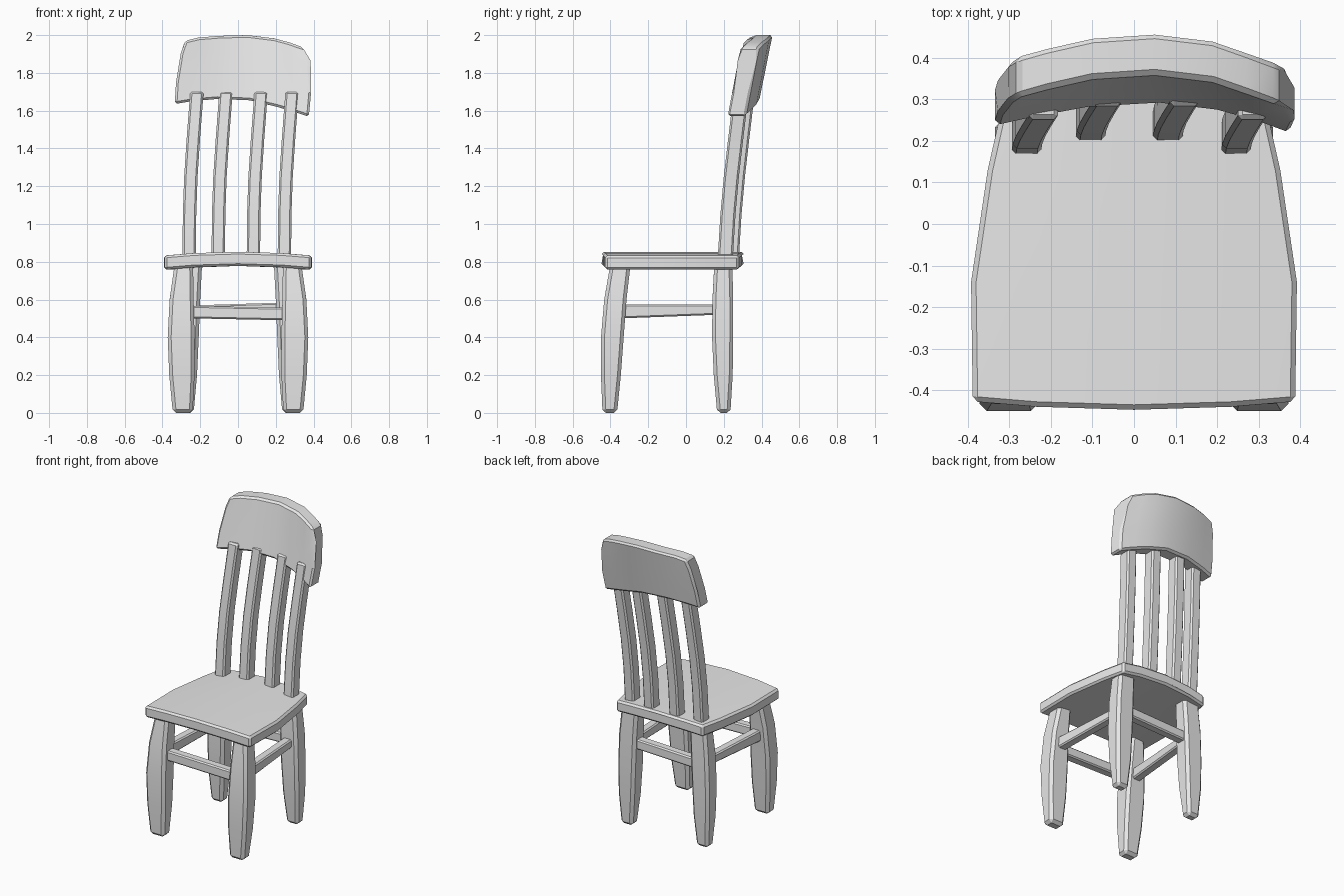
import bpy
import bmesh
import math

if "Cube" in bpy.data.objects:
    bpy.data.objects.remove(bpy.data.objects["Cube"], do_unlink=True)

GREY = (0.8, 0.8, 0.8, 1)
mat = bpy.data.materials.new("plain_grey")
mat.use_nodes = True
mat.diffuse_color = GREY
mat.node_tree.nodes["Principled BSDF"].inputs["Base Color"].default_value = GREY


def loft(name, rings, bevel):
    """Skin a row of matching rings, cap both ends and chamfer the hard edges."""
    bm = bmesh.new()
    rows = [[bm.verts.new(p) for p in ring] for ring in rings]
    n = len(rows[0])
    for a, b in zip(rows, rows[1:]):
        for i in range(n):
            j = (i + 1) % n
            bm.faces.new((a[i], a[j], b[j], b[i]))
    bm.faces.new(rows[0])
    bm.faces.new(rows[-1])
    bmesh.ops.recalc_face_normals(bm, faces=bm.faces)
    hard = [e for e in bm.edges if e.calc_face_angle(0) > 0.7]
    bmesh.ops.bevel(bm, geom=hard, offset=bevel, segments=1, affect='EDGES',
                    clamp_overlap=True)
    bmesh.ops.recalc_face_normals(bm, faces=bm.faces)
    for f in bm.faces:
        f.smooth = True
    mesh = bpy.data.meshes.new(name)
    bm.to_mesh(mesh)
    bm.free()
    mesh.set_sharp_from_angle(angle=math.radians(25))
    mesh.materials.append(mat)
    obj = bpy.data.objects.new(name, mesh)
    bpy.context.collection.objects.link(obj)
    return obj


def flat_ring(x0, x1, y0, y1, z):
    return [(x0, y0, z), (x1, y0, z), (x1, y1, z), (x0, y1, z)]


# Seat: arched board, narrowing to the back, with bowed front and back edges
steps = [-1, -0.6, 0, 0.6, 1]
seat_rings = []
for y, w, bow in [(-0.427, 0.388, -0.02), (-0.14, 0.392, 0),
                  (0.13, 0.352, 0), (0.28, 0.318, 0.025)]:
    top, bottom = [], []
    for s in steps:
        rise = 1 - s * s
        py = y + bow * rise
        top.append((s * w, py, 0.833 + 0.02 * rise))
        bottom.append((s * w, py, 0.758 + 0.02 * rise))
    seat_rings.append(top + bottom[::-1])
loft("seat", seat_rings, 0.012)

# Legs: bulging, chamfered posts given as height, inner x, outer x, front y, back y
front_leg = [(0, 0.24, 0.345, -0.442, -0.365), (0.2, 0.23, 0.364, -0.45, -0.345),
             (0.4, 0.23, 0.372, -0.45, -0.33), (0.6, 0.235, 0.362, -0.433, -0.315),
             (0.79, 0.238, 0.335, -0.4, -0.293)]
back_leg = [(0, 0.235, 0.32, 0.165, 0.235), (0.2, 0.217, 0.333, 0.147, 0.247),
            (0.4, 0.208, 0.335, 0.138, 0.25), (0.6, 0.2, 0.328, 0.14, 0.25),
            (0.79, 0.19, 0.31, 0.15, 0.245)]
for side, s in (("left", 1), ("right", -1)):
    for part, rows in (("front_leg", front_leg), ("back_leg", back_leg)):
        loft(f"{part}_{side}",
             [flat_ring(s * a, s * b, c, d, z) for z, a, b, c, d in rows], 0.018)

    # Side stretcher between the front and back leg
    loft(f"side_rail_{side}",
         [[(s * x - 0.03, y, lo), (s * x + 0.03, y, lo),
           (s * x + 0.03, y, 0.575), (s * x - 0.03, y, 0.575)]
          for x, y, lo in ((0.295, -0.36, 0.5), (0.262, 0.18, 0.52))], 0.008)

# Front and back stretchers
for name, y, z_right, z_left in (("front_rail", -0.375, 0.534, 0.523),
                                 ("back_rail", 0.197, 0.535, 0.552)):
    loft(name, [[(x, y - 0.03, z - 0.033), (x, y + 0.03, z - 0.033),
                 (x, y + 0.03, z + 0.033), (x, y - 0.03, z + 0.033)]
                for x, z in ((-0.27, z_right), (0.27, z_left))], 0.008)

# Slats: four bars leaning back and curving sideways
lean = [(0.82, 0, 0), (1.05, 0.002, 0.014), (1.25, 0.009, 0.032),
        (1.45, 0.022, 0.055), (1.7, 0.041, 0.085)]
for i, (x, y) in enumerate([(-0.294, 0.168), (-0.14, 0.2), (0.046, 0.2), (0.21, 0.168)]):
    loft(f"back_slat_{i + 1}",
         [flat_ring(x + dx, x + dx + 0.071, y + dy, y + dy + 0.08, z)
          for z, dx, dy in lean], 0.01)

# Headrest: curved board; bottom x, top x, bottom z, top z, front y, end bulge
columns = [(-0.335, -0.28, 1.635, 1.97, 0.235, -0.012),
           (-0.245, -0.21, 1.65, 1.987, 0.255, 0),
           (-0.11, -0.1, 1.662, 1.996, 0.28, 0),
           (0.06, 0.05, 1.655, 2.0, 0.29, 0),
           (0.2, 0.19, 1.622, 1.983, 0.273, 0),
           (0.3, 0.27, 1.593, 1.962, 0.245, 0),
           (0.375, 0.345, 1.568, 1.935, 0.217, 0.022)]
head_rings = []
for xb, xt, zb, zt, y, bulge in columns:
    front = [(xb + (xt - xb) * t + bulge * b, y + 0.07 * t, zb + (zt - zb) * t)
             for t, b in ((0, 0), (0.35, 1), (0.8, 1), (1, 0))]
    back = [(px, py + 0.098, pz) for px, py, pz in front]
    head_rings.append(front + back[::-1])
loft("headrest", head_rings, 0.012)
